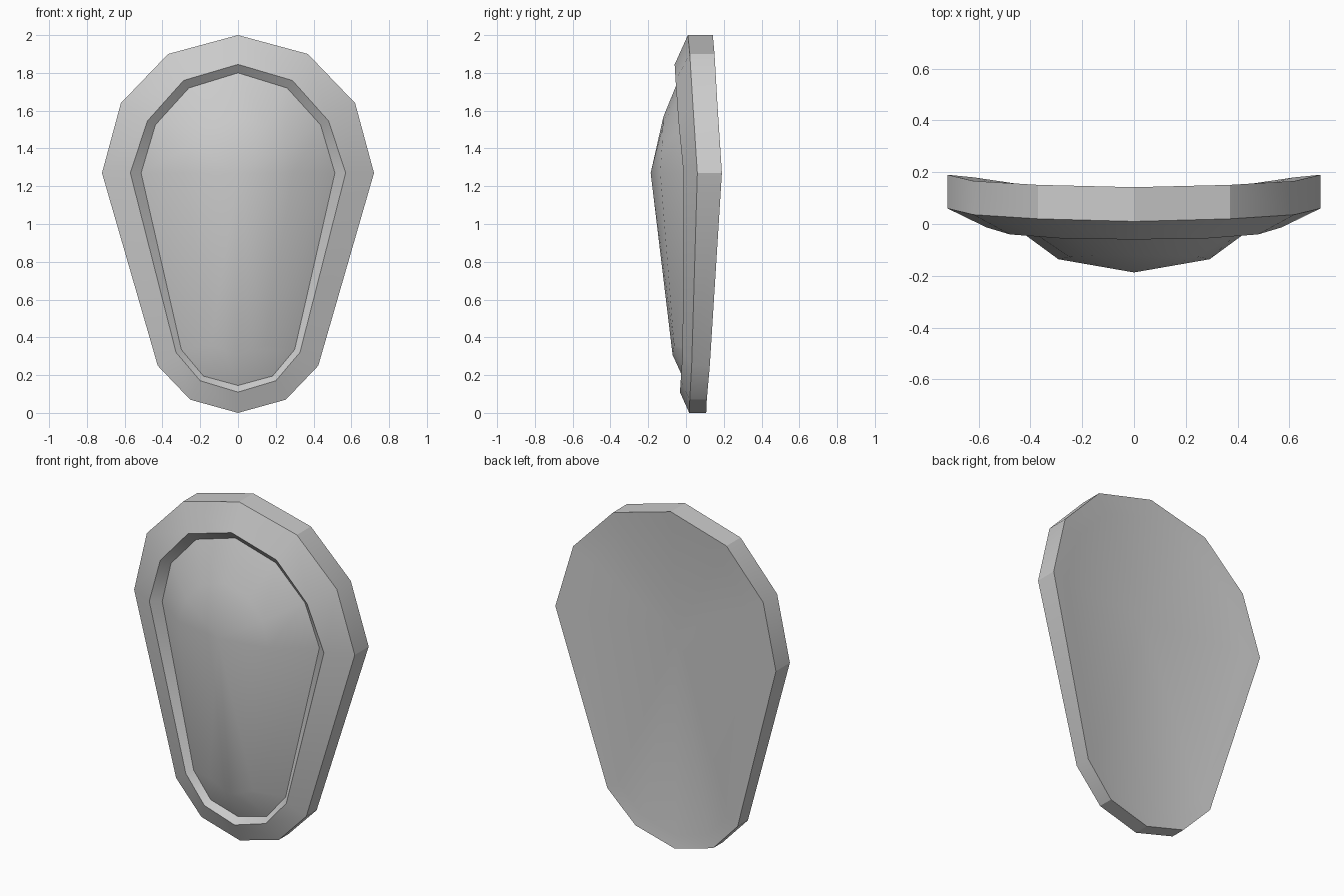
import bpy, bmesh, math

if "Cube" in bpy.data.objects:
    bpy.data.objects.remove(bpy.data.objects["Cube"])

# Half outlines (x, y, z) from the top centre round to the bottom centre
edge = [(0, .01, 2), (.37, .02, 1.9), (.62, .036, 1.64), (.72, .06, 1.27),
        (.425, .03, .25), (.253, .02, .07), (0, .017, 0)]
rim = [(0, -.06, 1.845), (.288, -.055, 1.76), (.48, -.04, 1.545), (.57, -.013, 1.27),
       (.328, -.018, .32), (.2, -.028, .17), (0, -.032, .11)]
groove = [(0, -.025, 1.8), (.26, -.018, 1.72), (.437, 0, 1.525), (.513, .026, 1.27),
          (.3, .015, .335), (.183, .007, .195), (0, .003, .145)]
dome = [(0, -.12, 1.567), (.148, -.122, 1.523), (.25, -.127, 1.415), (.292, -.136, 1.27),
        (.145, -.063, .36), (.072, -.067, .333), (0, -.071, .307)]
# Back outline follows the front edge, offset by the rim thickness
thick = [.132, .131, .13, .13, .096, .09, .09]
back = [(x, y + t, z) for (x, y, z), t in zip(edge, thick)]
# Back lip: part way from the back outline towards the rim outline
lip = [(b[0] + (r[0] - b[0]) * .68, b[1] - .01, b[2] + (r[2] - b[2]) * .68)
       for b, r in zip(back, rim)]


def build(name, halves, first=None, last=None):
    """Loft mirrored half outlines; close either end with a fan to a point."""
    bm = bmesh.new()
    rings = []
    for h in halves:
        pts = h + [(-x, y, z) for x, y, z in h[-2:0:-1]]
        rings.append([bm.verts.new(p) for p in pts])
    n = len(rings[0])
    for a, b in zip(rings, rings[1:]):
        for i in range(n):
            j = (i + 1) % n
            bm.faces.new((a[i], a[j], b[j], b[i]))
    for ring, tip in ((rings[0][::-1], first), (rings[-1], last)):
        if tip:
            v = bm.verts.new(tip)
            for i in range(n):
                bm.faces.new((ring[i], ring[(i + 1) % n], v))
    me = bpy.data.meshes.new(name)
    bm.to_mesh(me)
    bm.free()
    ob = bpy.data.objects.new(name, me)
    bpy.context.collection.objects.link(ob)
    bpy.ops.object.select_all(action='DESELECT')
    bpy.context.view_layer.objects.active = ob
    ob.select_set(True)
    bpy.ops.object.shade_smooth_by_angle(angle=math.radians(30))
    return ob


# Shield body: hollow back, thick edge, sloped rim and groove wall
build("shield_body", [lip, back, edge, rim, groove], first=(0, .088, 1.27))

# Raised central boss with a ridge down the lower half
build("shield_boss", [groove, dome], last=(0, -.187, 1.27))
